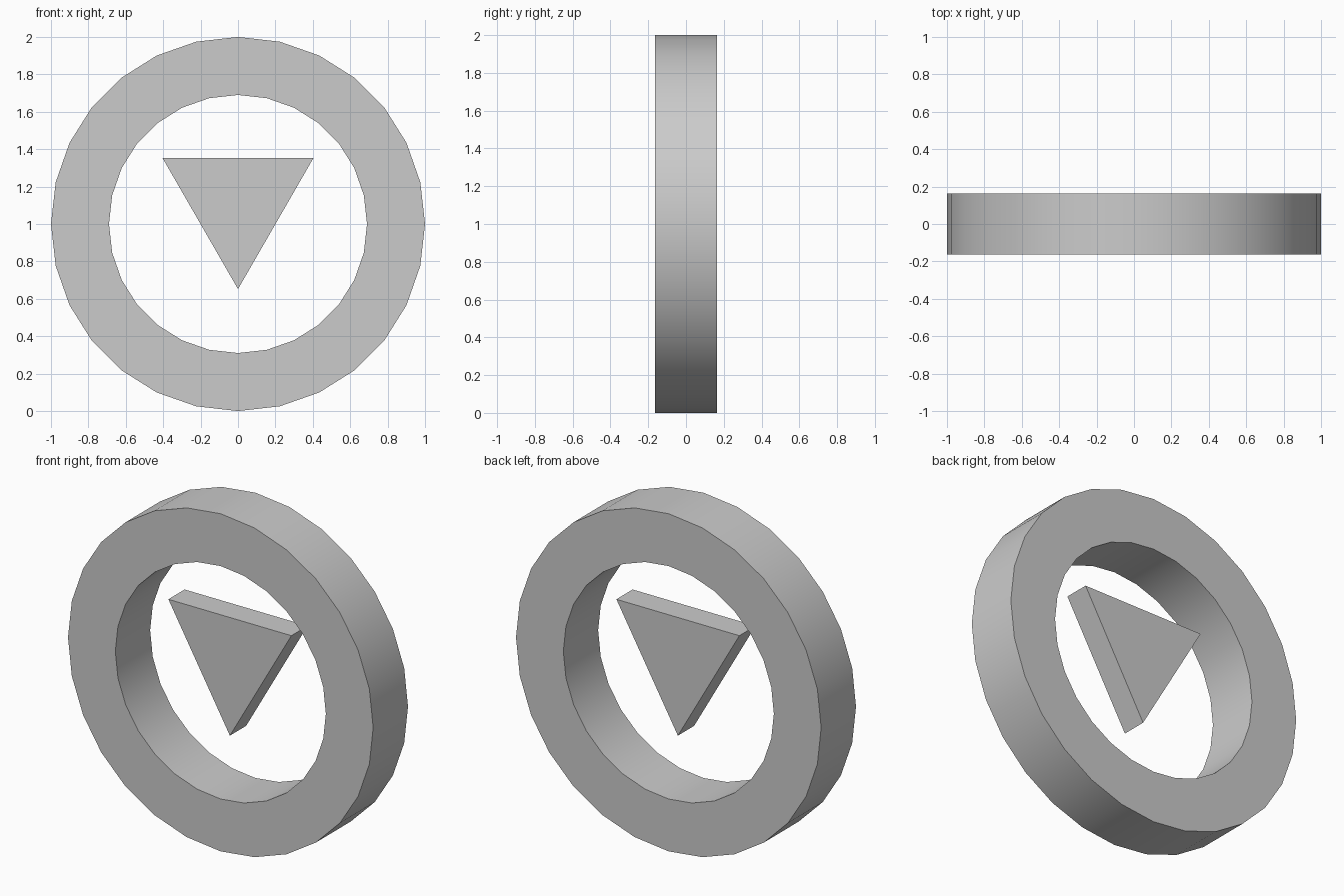
import bpy
import bmesh
from math import cos, sin, tau, radians

cube = bpy.data.objects.get("Cube")
if cube:
    bpy.data.objects.remove(cube, do_unlink=True)

SIDES = 28
CENTRE_Z = 1.0

grey = bpy.data.materials.new("light grey")
grey.use_nodes = True
colour = (0.6, 0.6, 0.6, 1)
grey.diffuse_color = colour
grey.node_tree.nodes["Principled BSDF"].inputs["Base Color"].default_value = colour


def circle(radius, sides, y, start=0.0):
    """Points of a regular polygon facing the front."""
    return [(radius * cos(start + tau * i / sides), y,
             CENTRE_Z + radius * sin(start + tau * i / sides)) for i in range(sides)]


def add_object(name, bm):
    bmesh.ops.recalc_face_normals(bm, faces=bm.faces)
    mesh = bpy.data.meshes.new(name)
    bm.to_mesh(mesh)
    bm.free()
    mesh.materials.append(grey)
    obj = bpy.data.objects.new(name, mesh)
    bpy.context.collection.objects.link(obj)
    return obj


# Ring: a rectangular section carried around the circle
bm = bmesh.new()
half = 0.163
section = [(1.0, -half), (1.0, half), (0.69, half), (0.69, -half)]
loops = [[bm.verts.new(p) for p in circle(r, SIDES, y)] for r, y in section]
for a, b in zip(loops, loops[1:] + loops[:1]):
    for i in range(SIDES):
        j = (i + 1) % SIDES
        bm.faces.new((a[i], a[j], b[j], b[i]))
ring = add_object("outer_ring", bm)

# Smooth walls with crisp rims
bpy.ops.object.select_all(action='DESELECT')
ring.select_set(True)
bpy.context.view_layer.objects.active = ring
bpy.ops.object.shade_smooth_by_angle(angle=radians(30))

# Floating triangle: an equilateral prism pointing down
bm = bmesh.new()
half = 0.076
height = 0.70
front = [bm.verts.new((x, -half, z)) for x, z in ((-0.403, 1.352), (0.403, 1.352), (0, 1.352 - height))]
face = bm.faces.new(front)
moved = bmesh.ops.extrude_face_region(bm, geom=[face], use_keep_orig=True)["geom"]
bmesh.ops.translate(bm, vec=(0, 2 * half, 0),
                    verts=[v for v in moved if isinstance(v, bmesh.types.BMVert)])
add_object("centre_triangle", bm)
